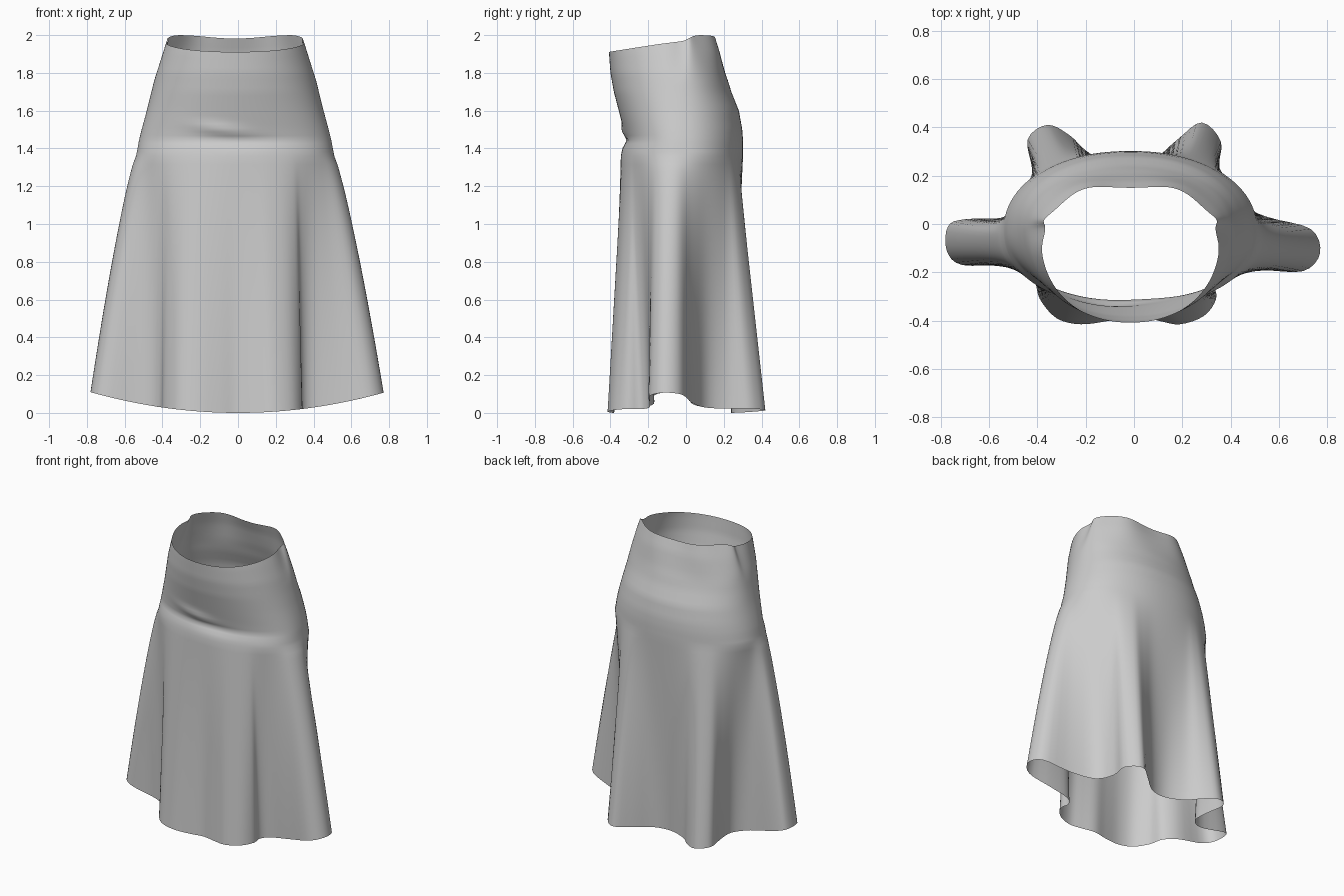
import bpy, bmesh, math
from mathutils import Vector

if "Cube" in bpy.data.objects:
    bpy.data.objects.remove(bpy.data.objects["Cube"])

# Hem outline (x, y), from centre front towards +x and around the back
HEM = [(0, -.38), (.10, -.40), (.19, -.415), (.29, -.38), (.34, -.31), (.335, -.24),
       (.39, -.195), (.53, -.19), (.70, -.195), (.77, -.12), (.73, -.02), (.55, .03),
       (.40, .10), (.35, .22), (.36, .34), (.28, .42), (.18, .35), (.07, .26),
       (-.05, .24), (-.18, .29), (-.27, .37), (-.36, .41), (-.44, .35), (-.42, .22),
       (-.42, .10), (-.52, .03), (-.70, .02), (-.77, -.01), (-.775, -.11), (-.71, -.17),
       (-.52, -.17), (-.42, -.22), (-.39, -.31), (-.32, -.39), (-.22, -.415), (-.10, -.40)]

# Fitted upper body: height, half width, front y, back y
BODY = [(1.36, .525, -.345, .302), (1.41, .515, -.335, .302), (1.44, .51, -.318, .302),
        (1.50, .495, -.330, .298), (1.60, .468, -.356, .28), (1.70, .443, -.382, .24),
        (1.80, .420, -.400, .21), (1.91, .388, -.408, .185), (2.0, .36, -.405, .155)]
HIP = BODY[0][0]
SUB, ROWS_UP, ROWS_DOWN = 4, 26, 30


def spline(a, b, c, d, t):
    return .5 * (2 * b + (c - a) * t + (2 * a - 5 * b + 4 * c - d) * t * t
                 + (3 * b - a - 3 * c + d) * t ** 3)


def smooth_loop(pts, sub):
    n = len(pts)
    v = [Vector(p) for p in pts]
    return [spline(v[i - 1], v[i], v[(i + 1) % n], v[(i + 2) % n], k / sub)
            for i in range(n) for k in range(sub)]


def body_size(z):
    for lo, hi in zip(BODY, BODY[1:]):
        if z <= hi[0]:
            break
    f = min(1, (z - lo[0]) / (hi[0] - lo[0]))
    return [p + (q - p) * f for p, q in zip(lo[1:], hi[1:])]


def body_point(th, z):
    """Rounded oval section of the fitted part."""
    a, yf, yb = body_size(z)
    mid = -.03
    c, s = math.cos(th), math.sin(th)
    e = 2 / 2.15
    x = -.015 + a * math.copysign(abs(c) ** e, c)
    y = mid + (yb - mid if s > 0 else mid - yf) * math.copysign(abs(s) ** e, s)
    # small ripples gathered under the waistband at the back and sides
    k = max(0, (z - 1.75) / .25)
    if s > -.2:
        y -= .012 * k * math.cos(6 * (th - math.pi / 2))
    x -= math.copysign(.02, c) * k * math.exp(-(s / .12) ** 2)
    return Vector((x, y, z))


def rim_height(th):
    s = math.sin(th)
    back = max(0, s)
    return 1.968 + (.057 * s if s < 0 else .032 * math.sin(math.pi / 2 * min(1, s * 1.6))) \
        - .018 * back ** 8


hem = smooth_loop(HEM, SUB)
n = len(hem)

# Match each hem point to an angle on the oval: half by direction, half by length
lengths = [0]
for i in range(n):
    lengths.append(lengths[-1] + (hem[(i + 1) % n] - hem[i]).length)
angles = []
for i, p in enumerate(hem):
    direct = math.atan2(p.y / .32, p.x / .52)
    by_len = -math.pi / 2 + math.tau * lengths[i] / lengths[-1]
    diff = (by_len - direct + math.pi) % math.tau - math.pi
    angles.append(direct + .45 * diff)

# Skirt surface: fitted rows from rim to hip, then flaring folds to the hem
bm = bmesh.new()
rows = []
for r in range(ROWS_UP):
    t = r / ROWS_UP
    row = []
    for th in angles:
        top = rim_height(th)
        z = top + (HIP - top) * t
        row.append(bm.verts.new(body_point(th, z)))
    rows.append(row)
for r in range(ROWS_DOWN + 1):
    t = r / ROWS_DOWN
    row = []
    for th, h in zip(angles, hem):
        b = body_point(th, HIP)
        hz = .18 * h.x ** 2
        row.append(bm.verts.new((b.x + (h.x - b.x) * t ** .78,
                                 b.y + (h.y - b.y) * t, HIP + (hz - HIP) * t)))
    rows.append(row)
for up, down in zip(rows, rows[1:]):
    for i in range(n):
        j = (i + 1) % n
        bm.faces.new((up[i], down[i], down[j], up[j]))

# Soft slanted creases across the front of the hips
for v in bm.verts:
    if v.co.y < -.2 and 1.3 < v.co.z < 1.7:
        for cx, cz, slope, amt in ((-.10, 1.50, -.12, -.014), (.05, 1.44, -.05, .008)):
            d = v.co.z - cz - slope * (v.co.x - cx)
            v.co.y += amt * math.exp(-(d / .03) ** 2 - ((v.co.x - cx) / .14) ** 2)

mesh = bpy.data.meshes.new("skirt")
bm.to_mesh(mesh)
bm.free()
skirt = bpy.data.objects.new("skirt", mesh)
bpy.context.collection.objects.link(skirt)
for p in mesh.polygons:
    p.use_smooth = True
